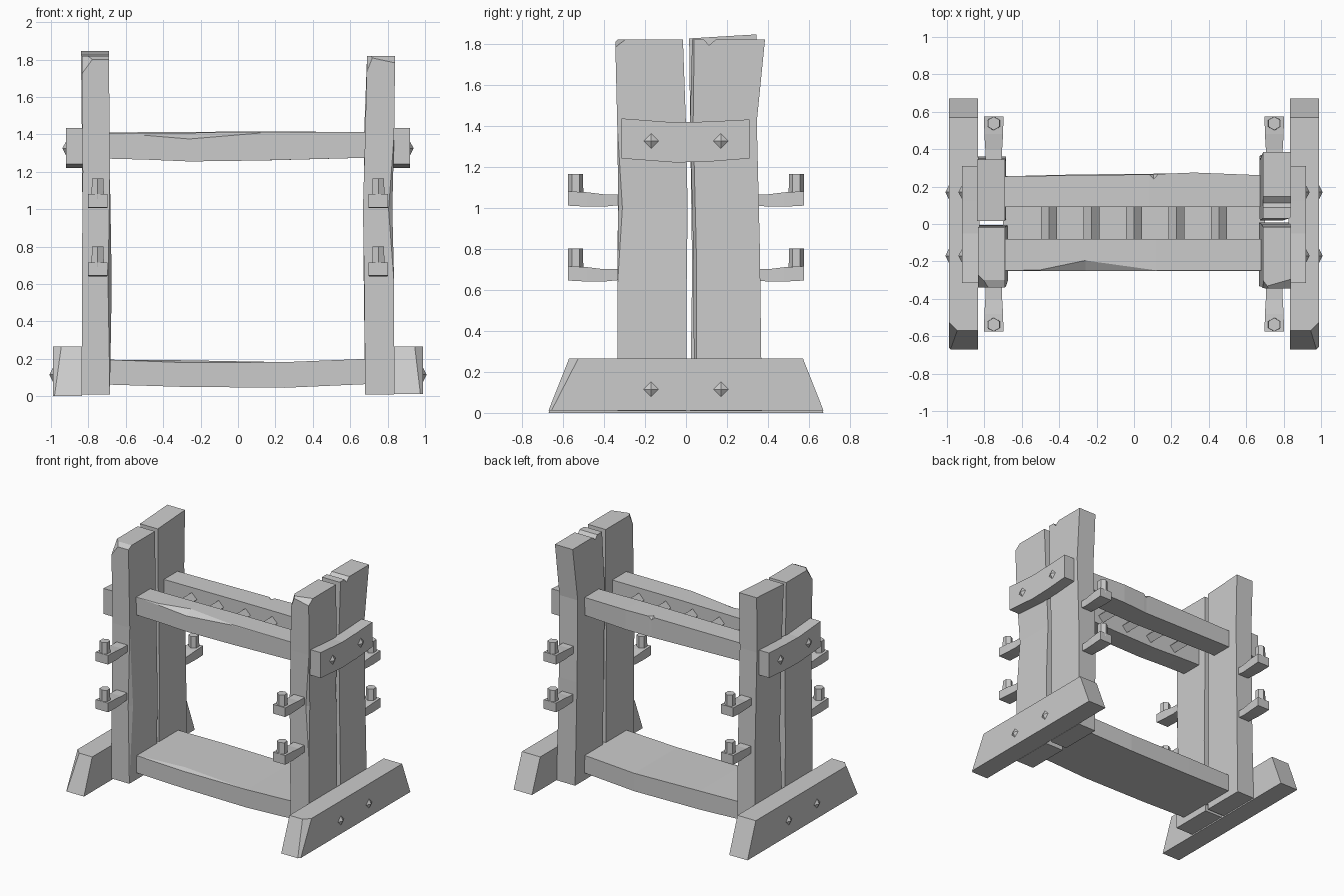
import bpy, bmesh
from math import pi, radians
from mathutils import Matrix, Vector

if "Cube" in bpy.data.objects:
    bpy.data.objects.remove(bpy.data.objects["Cube"])

AX = {'x': lambda t, a, b: (t, a, b), 'y': lambda t, a, b: (a, t, b), 'z': lambda t, a, b: (a, b, t)}


def finish(name, bm):
    bmesh.ops.recalc_face_normals(bm, faces=bm.faces)
    me = bpy.data.meshes.new(name)
    bm.to_mesh(me)
    bm.free()
    ob = bpy.data.objects.new(name, me)
    bpy.context.collection.objects.link(ob)
    return ob


def timber(name, axis, stations, corner=0, cuts=()):
    """Loft rectangles (t, a0, a1, b0, b1[, chip_a, chip_b]); one corner may be chipped."""
    bm = bmesh.new()
    rings = []
    for st in stations:
        t, a0, a1, b0, b1 = st[:5]
        ca, cb = st[5:] or (0, 0)
        pts = []
        for k, (a, b) in enumerate([(a0, b0), (a1, b0), (a1, b1), (a0, b1)]):
            if k == corner:
                p = [(a + (ca if a == a0 else -ca), b), (a, b + (cb if b == b0 else -cb))]
                pts += p if k % 2 else p[::-1]
            else:
                pts.append((a, b))
        rings.append([bm.verts.new(AX[axis](t, a, b)) for a, b in pts])
    n = len(rings[0])
    for r, s in zip(rings, rings[1:]):
        for i in range(n):
            j = (i + 1) % n
            bm.faces.new((r[i], r[j], s[j], s[i]))
    bm.faces.new(rings[0])
    bm.faces.new(rings[-1])
    bmesh.ops.remove_doubles(bm, verts=bm.verts, dist=1e-4)
    bmesh.ops.recalc_face_normals(bm, faces=bm.faces)
    for co, no in cuts:
        bmesh.ops.bisect_plane(bm, geom=bm.verts[:] + bm.edges[:] + bm.faces[:], dist=1e-5,
                               plane_co=co, plane_no=no, clear_outer=True)
        bmesh.ops.holes_fill(bm, edges=bm.edges[:], sides=0)
    return finish(name, bm)


def cone(name, sides, r1, r2, depth, matrix):
    bm = bmesh.new()
    bmesh.ops.create_cone(bm, cap_ends=True, segments=sides, radius1=r1, radius2=r2,
                          depth=depth, matrix=matrix)
    return finish(name, bm)


# Four worn upright planks
timber("upright_left_front", 'z', [
    (0.01, -.835, -.685, -.335, -.005), (.6, -.835, -.675, -.335, -.008, .02, .03),
    (1.2, -.83, -.685, -.33, -.012), (1.82, -.835, -.69, -.34, -.02)], 1,
    [((-.76, -.30, 1.82), (0, -.5, 1)), ((-.80, -.34, 1.77), (-.7, -.7, .5))])
timber("upright_left_back", 'z', [
    (0.01, -.835, -.685, .02, .36), (.7, -.83, -.685, .03, .35, .03, .02),
    (1.42, -.835, -.69, .02, .335, .03, .015), (1.86, -.84, -.69, .015, .345)], 0,
    [((-.76, .02, 1.825), (0, -.06, 1))])
timber("upright_right_front", 'z', [
    (0.01, .68, .835, -.335, .0), (.6, .675, .835, -.335, .003),
    (1.0, .668, .825, -.33, .008, .02, .02), (1.4, .68, .835, -.335, .0),
    (1.82, .69, .84, -.345, -.015)], 1,
    [((.80, -.345, 1.79), (.2, -.7, .9)), ((.70, -.345, 1.76), (-.8, -.6, .3))])
post = timber("upright_right_back", 'z', [
    (0.01, .68, .835, .04, .37, .02, .012), (.8, .67, .825, .035, .36, .03, .015),
    (1.42, .675, .83, .02, .345, .03, .015), (1.82, .69, .84, .03, .385, .01, .01)], 1)

# V-shaped split in the top of one plank
bm = bmesh.new()
bmesh.ops.create_cube(bm, size=1, matrix=Matrix.Translation((.76, .115, 1.83)) @
                      Matrix.Rotation(radians(40), 4, 'X') @ Matrix.Diagonal((.4, .055, .055, 1)))
cutter = finish("split_cutter", bm)
cutter.hide_render = True
cutter.hide_viewport = True
mod = post.modifiers.new("split", 'BOOLEAN')
mod.operation = 'DIFFERENCE'
mod.solver = 'EXACT'
mod.object = cutter

# Feet, upper cleats and pyramid studs on both ends
for side, s in (("left", -1), ("right", 1)):
    xs = sorted((s * .835, s * .99))
    z0 = 0.0 if s < 0 else .012
    timber(f"foot_{side}", 'z', [(z0, *xs, -.67, .67), (.265, *xs, -.57, .57)], 0,
           [((s * .945, -.57, .265), (s * .7, -.7, .36))])
    xc = sorted((s * .825, s * .92))
    timber(f"cleat_{side}", 'y', [
        (-.315, *xc, 1.24, 1.435), (-.05, *xc, 1.22, 1.415),
        (.12, *xc, 1.225, 1.42), (.31, *xc, 1.24, 1.43)])
    for x, z in ((.92, 1.325), (.99, .115)):
        for y in (-.17, .17):
            cone(f"stud_{side}", 4, .038, 0, .02, Matrix.Translation((s * (x + .009), y, z)) @
                 Matrix.Rotation(s * pi / 2, 4, 'Y'))

    # Side arms with upright hexagonal pegs
    for e in (-1, 1):
        for z in (1.01, .645):
            st = [(e * .30, -.045, .045, z + .005, z + .055),
                  (e * .40, -.045, .045, z - .005, z + .055),
                  (e * .48, -.05, .05, z - .005, z + .065),
                  (e * .575, -.052, .052, z, z + .07)]
            st = [(t, a0 + s * .75, a1 + s * .75, b0, b1) for t, a0, a1, b0, b1 in st]
            timber(f"peg_arm_{side}", 'y', st)
            cone(f"peg_{side}", 6, .038, .036, .11, Matrix.Translation((s * .75, e * .538, z + .1)))

# Top rails with chipped edges
timber("top_rail_front", 'x', [
    (-.70, -.25, -.08, 1.27, 1.405), (-.5, -.25, -.08, 1.265, 1.405, .005, .01),
    (-.26, -.25, -.08, 1.255, 1.408, .055, .033), (.12, -.25, -.08, 1.26, 1.412, .002, .005),
    (.70, -.25, -.08, 1.275, 1.412)], 3)
timber("top_rail_back", 'x', [
    (-.70, .09, .255, 1.275, 1.41), (.08, .09, .265, 1.26, 1.415),
    (.105, .09, .265, 1.26, 1.415, .025, .025), (.13, .09, .267, 1.26, 1.415),
    (.32, .09, .275, 1.265, 1.415), (.70, .09, .26, 1.275, 1.41)], 2)

# Diamond-set slats between the rails
for i in range(5):
    bm = bmesh.new()
    bmesh.ops.create_cube(bm, size=1, matrix=Matrix.Translation(((i - 2) * .227, .005, 1.33)) @
                          Matrix.Rotation(pi / 4, 4, 'Y') @ Matrix.Diagonal((.061, .2, .061, 1)))
    finish("slat", bm)

# Bottom shelf
timber("bottom_shelf", 'x', [
    (-.70, -.25, .255, .062, .195), (-.3, -.25, .265, .05, .192, .04, .012),
    (.25, -.25, .27, .045, .182), (.70, -.25, .255, .065, .2)], 3)
